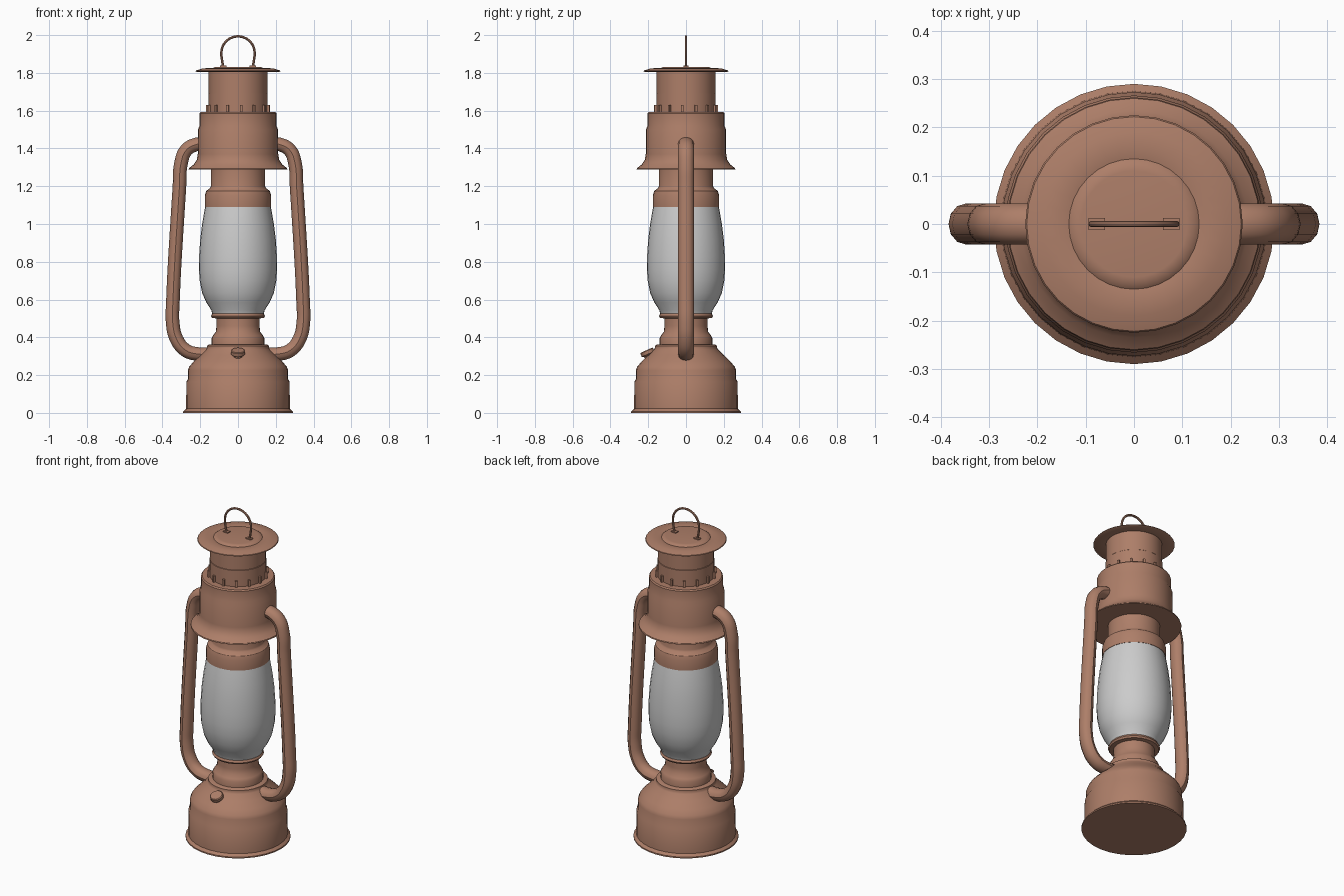
import bpy, bmesh, math
from mathutils import Matrix, Vector

if "Cube" in bpy.data.objects:
    bpy.data.objects.remove(bpy.data.objects["Cube"])

metal = bpy.data.materials.new("copper")
metal.diffuse_color = (0.42, 0.21, 0.14, 1)
metal.use_nodes = True
metal.node_tree.nodes["Principled BSDF"].inputs["Base Color"].default_value = metal.diffuse_color


def finish(ob, mat=metal, angle=35):
    if mat:
        ob.data.materials.append(mat)
    bpy.ops.object.select_all(action='DESELECT')
    ob.select_set(True)
    bpy.context.view_layer.objects.active = ob
    bpy.ops.object.shade_smooth_by_angle(angle=math.radians(angle))
    return ob


def lathe(name, profile, mat=metal, segs=32):
    """Spin (radius, z) points around z; both ends are closed with caps."""
    bm = bmesh.new()
    rings = [[bm.verts.new((r * math.cos(2 * math.pi * i / segs),
                            r * math.sin(2 * math.pi * i / segs), z))
              for i in range(segs)] for r, z in profile]
    for a, b in zip(rings, rings[1:]):
        for i in range(segs):
            j = (i + 1) % segs
            bm.faces.new((a[i], a[j], b[j], b[i]))
    bm.faces.new(rings[0][::-1])
    bm.faces.new(rings[-1])
    bmesh.ops.recalc_face_normals(bm, faces=bm.faces)
    me = bpy.data.meshes.new(name)
    bm.to_mesh(me)
    bm.free()
    ob = bpy.data.objects.new(name, me)
    bpy.context.collection.objects.link(ob)
    return finish(ob, mat)


def tube(name, points, radius, res=4, y_scale=1.0):
    """Smooth round pipe through (x, z) points in the y = 0 plane."""
    cu = bpy.data.curves.new(name, 'CURVE')
    cu.dimensions = '3D'
    cu.bevel_depth, cu.bevel_resolution, cu.use_fill_caps = radius, res, True
    cu.resolution_u = 5
    sp = cu.splines.new('BEZIER')
    sp.bezier_points.add(len(points) - 1)
    for bp, (x, z) in zip(sp.bezier_points, points):
        bp.co = (x, 0, z)
        bp.handle_left_type = bp.handle_right_type = 'AUTO'
    ob = bpy.data.objects.new(name, cu)
    bpy.context.collection.objects.link(ob)
    bpy.ops.object.select_all(action='DESELECT')
    ob.select_set(True)
    bpy.context.view_layer.objects.active = ob
    bpy.ops.object.convert(target='MESH')
    ob = bpy.context.object
    ob.data.transform(Matrix.Diagonal((1, y_scale, 1, 1)))
    return finish(ob)


def box(name, size, matrix):
    bm = bmesh.new()
    bmesh.ops.create_cube(bm, size=1, matrix=matrix @ Matrix.Diagonal((*size, 1)))
    me = bpy.data.meshes.new(name)
    bm.to_mesh(me)
    bm.free()
    ob = bpy.data.objects.new(name, me)
    bpy.context.collection.objects.link(ob)
    return finish(ob)


# fuel tank with foot rim and domed shoulder
lathe("fuel_tank", [(.29, 0), (.29, .008), (.275, .022), (.273, .165), (.266, .178),
                    (.266, .225), (.258, .245), (.235, .272), (.2, .305),
                    (.17, .335), (.165, .343), (.165, .355), (.155, .361)])
# burner neck and the seat for the globe
lathe("burner", [(.14, .355), (.14, .395), (.132, .41), (.117, .43), (.114, .46),
                 (.114, .5), (.137, .503), (.143, .513), (.137, .525), (.125, .528)])
# glass globe
lathe("glass_globe", [(.135, .52), (.142, .545), (.168, .585), (.19, .635), (.203, .7),
                      (.207, .76), (.206, .83), (.2, .92), (.19, 1.0), (.178, 1.07),
                      (.172, 1.1)], None)
# collar above the globe
lathe("globe_collar", [(.176, 1.09), (.176, 1.15), (.168, 1.175), (.148, 1.19),
                       (.144, 1.2), (.144, 1.3)])
# flared hood
lathe("hood", [(.255, 1.288), (.262, 1.288), (.26, 1.295), (.235, 1.315), (.218, 1.34),
               (.213, 1.37), (.212, 1.5), (.204, 1.52), (.204, 1.585), (.198, 1.592)])
# chimney with a shallow step
lathe("chimney", [(.157, 1.58), (.157, 1.69), (.155, 1.692), (.155, 1.812)])
# top cap with raised centre
lathe("chimney_cap", [(.155, 1.81), (.22, 1.806), (.225, 1.809), (.222, 1.813), (.19, 1.823),
                      (.155, 1.826), (.135, 1.822), (.125, 1.83), (.11, 1.832)])

# vent tabs around the chimney foot
for i in range(14):
    m = Matrix.Rotation(2 * math.pi * (i + .23) / 14 - math.pi / 2, 4, 'Z')
    box(f"vent_tab_{i}", (.016, .012, .045), m @ Matrix.Translation((.161, 0, 1.608)))

# side air tubes
path = [(.16, 1.425), (.225, 1.42), (.275, 1.39), (.302, 1.32), (.31, 1.2), (.345, .58),
        (.346, .48), (.325, .39), (.275, .33), (.215, .312), (.14, .312)]
for side, s in (("left", -1), ("right", 1)):
    tube(f"air_tube_{side}", [(s * x, z) for x, z in path], .036, 4, 1.18)

# wire carrying loop and its mounting plates
arc = [(.088 * math.cos(a), 1.905 + .088 * math.sin(a))
       for a in (math.pi * i / 8 for i in range(9))]
tube("carry_loop", [(.078, 1.832), (.084, 1.865)] + arc + [(-.084, 1.865), (-.078, 1.832)],
     .0065, 2)
for side, s in (("left", -1), ("right", 1)):
    box(f"loop_plate_{side}", (.034, .024, .008), Matrix.Translation((s * .077, 0, 1.834)))

# tilted filler cap on the front shoulder
cap = lathe("filler_cap", [(.034, -.04), (.034, .01), (.026, .016), (.025, .03),
                           (.037, .038), (.037, .056), (.033, .06)], metal, 16)
cap.rotation_euler = (math.radians(24), 0, 0)
cap.location = (0, -.185, .277)
